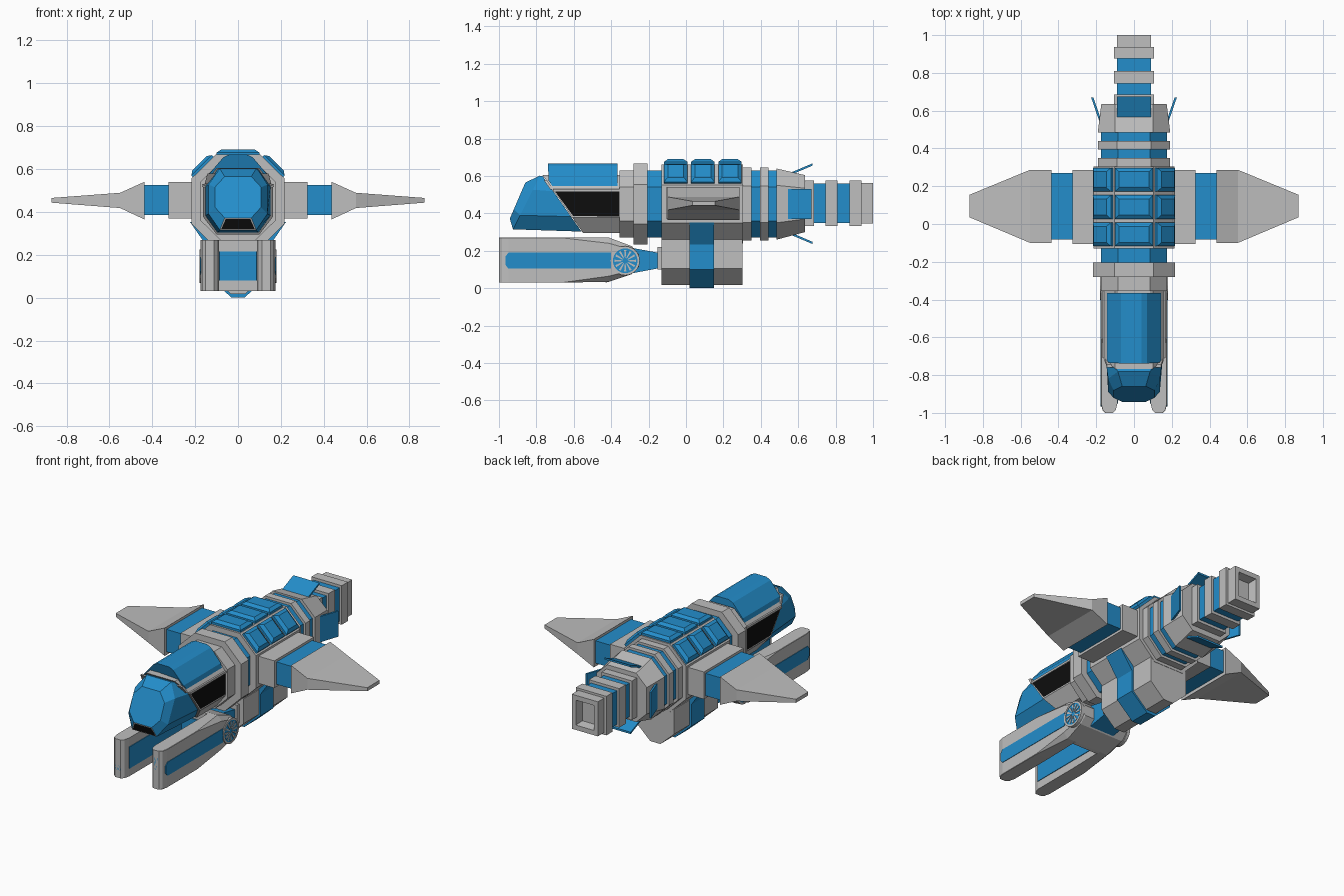
import bpy, bmesh, math
from mathutils import Matrix, Vector

if "Cube" in bpy.data.objects:
    bpy.data.objects.remove(bpy.data.objects["Cube"])


def material(name, rgb):
    m = bpy.data.materials.new(name)
    m.diffuse_color = (*rgb, 1)
    m.use_nodes = True
    m.node_tree.nodes["Principled BSDF"].inputs["Base Color"].default_value = m.diffuse_color
    return m


GREY = material("light grey", (0.52, 0.52, 0.52))
BLUE = material("bright blue", (0.017, 0.27, 0.6))
BLACK = material("window black", (0.004, 0.004, 0.004))


def finish(name, bm, *mats):
    bmesh.ops.recalc_face_normals(bm, faces=bm.faces)
    me = bpy.data.meshes.new(name)
    bm.to_mesh(me)
    bm.free()
    for m in mats:
        me.materials.append(m)
    ob = bpy.data.objects.new(name, me)
    bpy.context.collection.objects.link(ob)
    return ob


def loft_bm(sections):
    """Skin a list of equal-length point loops and cap both ends."""
    bm = bmesh.new()
    rings = [[bm.verts.new(p) for p in s] for s in sections]
    n = len(rings[0])
    for a, b in zip(rings, rings[1:]):
        for i in range(n):
            bm.faces.new((a[i], a[(i + 1) % n], b[(i + 1) % n], b[i]))
    bm.faces.new(rings[0])
    bm.faces.new(rings[-1])
    bmesh.ops.recalc_face_normals(bm, faces=bm.faces)
    return bm


def loft(name, sections, mat):
    return finish(name, loft_bm(sections), mat)


def box(name, x, y, z, mat):
    return loft(name, [[(x[0], v, z[0]), (x[1], v, z[0]), (x[1], v, z[1]), (x[0], v, z[1])] for v in y], mat)


def octagon(hx, z0, z1, cx, cz, y):
    """Chamfered rectangle; y is a number or a function of z."""
    f = y if callable(y) else (lambda z: y)
    pts = [(cx, z0), (hx, z0 + cz), (hx, z1 - cz), (cx, z1)]
    pts += [(-x, z) for x, z in reversed(pts)]
    return [(x, f(z), z) for x, z in pts]


def square(h, y, hz=None):
    hz = hz or h
    return [(sx * h, y, 0.455 + sz * hz) for sx, sz in ((-1, -1), (1, -1), (1, 1), (-1, 1))]


# Octagonal hull rings: name, y0, y1, half width, half height, material
for name, y0, y1, hx, hz, mat in [
        ("front_collar", -0.355, -0.28, 0.175, 0.18, GREY),
        ("front_ring", -0.28, -0.205, 0.217, 0.217, GREY),
        ("front_blue_ring", -0.205, -0.13, 0.175, 0.18, BLUE),
        ("main_hull", -0.13, 0.305, 0.215, 0.212, GREY),
        ("rear_ring_1", 0.305, 0.35, 0.19, 0.195, GREY),
        ("rear_blue_ring_1", 0.35, 0.395, 0.175, 0.18, BLUE),
        ("rear_ring_2", 0.395, 0.44, 0.19, 0.195, GREY),
        ("rear_blue_ring_2", 0.44, 0.485, 0.175, 0.18, BLUE)]:
    k = hx / 0.215
    loft(name, [octagon(hx, 0.45 - hz, 0.45 + hz, 0.103 * k, 0.11 * k, y) for y in (y0, y1)], mat)
loft("rear_taper", [octagon(0.192, 0.26, 0.64, 0.1, 0.09, 0.485),
                    octagon(0.173, 0.30, 0.605, 0.1, 0.07, 0.635)], GREY)

# Square tail segments
for i, (y0, y1, h, hz, mat) in enumerate([
        (0.63, 0.685, 0.105, 0.122, GREY), (0.685, 0.745, 0.09, 0.105, BLUE),
        (0.745, 0.81, 0.105, 0.122, GREY), (0.81, 0.875, 0.09, 0.105, BLUE),
        (0.875, 0.937, 0.105, 0.122, GREY)]):
    loft(f"tail_segment_{i}", [square(h, y0, hz), square(h, y1, hz)], mat)
loft("tail_nozzle", [square(0.09, 0.937, 0.108), square(0.09, 1.0, 0.108),
                     square(0.062, 1.0, 0.078), square(0.055, 0.945, 0.07)], GREY)

# Four flared flaps round the tail
for s, side in ((1, "right"), (-1, "left")):
    loft(f"{side}_flap", [[(s * (x + d), y, z) for d, z in ((0, 0.37), (0.012, 0.37), (0.012, 0.53), (0, 0.53))]
                          for x, y in ((0.172, 0.545), (0.215, 0.67))], BLUE)
for s, side in ((1, "top"), (-1, "bottom")):
    loft(f"{side}_flap", [[(x, y, 0.452 + s * (h + d)) for d, x in ((0, -0.09), (0.012, -0.09), (0.012, 0.09), (0, 0.09))]
                          for h, y in ((0.148, 0.545), (0.203, 0.675))], BLUE)


# Raised roof panels, three rows of three
def panel(name, centre, tilt, w, l, h):
    rot = Matrix.Translation(centre) @ Matrix.Rotation(tilt, 4, 'Y')
    secs = []
    for k, z in ((0, -0.01), (0, h * 0.5), (0.02, h)):
        secs.append([rot @ Vector((sx * (w / 2 - k), sy * (l / 2 - k), z))
                     for sx, sy in ((-1, -1), (1, -1), (1, 1), (-1, 1))])
    loft(name, secs, BLUE)


for i, y in enumerate((-0.055, 0.09, 0.235)):
    panel(f"roof_panel_{i}", (0, y, 0.662), 0, 0.2, 0.125, 0.028)
    for s in (1, -1):
        panel(f"shoulder_panel_{i}_{s}", (s * 0.16, y, 0.607), s * math.radians(45), 0.135, 0.125, 0.028)

# Wings with pylons
for s, side in ((1, "right"), (-1, "left")):
    def wing_sec(x, y0, y1, z0, z1):
        return [(s * x, y0, z0), (s * x, y1, z0), (s * x, y1, z1), (s * x, y0, z1)]
    loft(f"{side}_wing_root", [wing_sec(x, -0.105, 0.287, 0.37, 0.54) for x in (0.2, 0.325)], GREY)
    loft(f"{side}_wing_joint", [wing_sec(x, -0.083, 0.27, 0.385, 0.525) for x in (0.325, 0.438)], BLUE)
    loft(f"{side}_wing", [wing_sec(0.437, -0.1, 0.287, 0.365, 0.54),
                          wing_sec(0.55, -0.1, 0.287, 0.418, 0.489),
                          wing_sec(0.87, 0.035, 0.155, 0.443, 0.465)], GREY)


# Cockpit: cabin with inset side windows, nose with inset front window, roof hood
def slant(z):
    return -0.55 - 0.7 * (z - 0.295)


bm = loft_bm([octagon(0.163, 0.295, 0.605, 0.1, 0.082, slant),
              octagon(0.163, 0.295, 0.605, 0.1, 0.082, -0.35)])
sides = [f for f in bm.faces if abs(f.normal.x) > 0.95]
bmesh.ops.inset_individual(bm, faces=sides, thickness=0.01)
for f in sides:
    f.material_index = 1
finish("cabin", bm, GREY, BLACK)

bm = loft_bm([octagon(0.108, 0.372, 0.565, 0.062, 0.05, lambda z: -0.942 + 0.43 * (z - 0.372)),
              octagon(0.137, 0.315, 0.602, 0.085, 0.075, lambda z: -0.925 + 0.5 * (z - 0.315)),
              octagon(0.152, 0.303, 0.598, 0.095, 0.08, lambda z: slant(z) - 0.003)])
front = min(bm.faces, key=lambda f: f.calc_center_median().y)
rim = bmesh.ops.inset_individual(bm, faces=[front], thickness=0.008)["faces"]
for f in bm.faces:
    f.material_index = 0
for f in rim:
    f.material_index = 2
front.material_index = 1
finish("nose", bm, BLUE, BLACK, GREY)

half = [(0.15, 0.525), (0.137, 0.575), (0.068, 0.655), (0.04, 0.668)]
hood = half + [(-x, z) for x, z in reversed(half)]
loft("cockpit_hood", [[(x, max(-0.75, slant(z)) + 0.012, z) for x, z in hood],
                      [(x, -0.365, z) for x, z in hood]], BLUE)
for s in (1, -1):
    box(f"hood_sill_{s}", (s * 0.14, s * 0.168), (-0.71, -0.355), (0.517, 0.53), GREY)
rimline = [(x * 1.04, z + 0.004) for x, z in hood if z < 0.64]
loft("hood_front_trim", [[(x, slant(z) + d, z) for x, z in rimline] for d in (-0.012, 0.005)], GREY)

# Belly keel and the blue strap that wraps it
keel = [(0.13, 0.26), (0.13, 0.105), (0.035, 0.018)]
strap = [(0.223, 0.352), (0.142, 0.235), (0.142, 0.1), (0.03, 0.0)]
for name, half, ys, mat in (("belly", keel, (-0.13, 0.303), GREY), ("belly_strap", strap, (0.02, 0.15), BLUE)):
    prof = half + [(-x, z) for x, z in reversed(half)]
    loft(name, [[(x, y, z) for x, z in prof] for y in ys], mat)
box("belly_front", (-0.1, 0.1), (-0.152, -0.12), (0.1, 0.22), GREY)
loft("neck", [[(sx * 0.085, y, 0.148 + sz * h) for sx, sz in ((-1, -1), (1, -1), (1, 1), (-1, 1))]
              for y, h in ((-0.3, 0.07), (-0.15, 0.042))], BLUE)

# Forked lower arms joined by a hub
for s, side in ((1, "right"), (-1, "left")):
    secs = []
    for y, x0, x1, z0, z1, c in [
            (-1.0, 0.112, 0.152, 0.03, 0.27, 0.002), (-0.985, 0.097, 0.167, 0.03, 0.27, 0.002),
            (-0.95, 0.088, 0.175, 0.03, 0.27, 0.002), (-0.65, 0.088, 0.175, 0.03, 0.27, 0.002),
            (-0.41, 0.088, 0.175, 0.035, 0.27, 0.03), (-0.29, 0.088, 0.172, 0.075, 0.225, 0.02),
            (-0.25, 0.088, 0.16, 0.115, 0.18, 0.01)]:
        secs.append([(s * x, y, z) for x, z in ((x0, z0), (x1 - c, z0), (x1, z0 + c),
                                                (x1, z1 - c), (x1 - c, z1), (x0, z1))])
    loft(f"{side}_arm", secs, GREY)
    # blue stripes on the outside, inside and tip
    out = [(-0.965, 0.125), (-0.95, 0.105), (-0.4, 0.105), (-0.4, 0.19), (-0.95, 0.19), (-0.965, 0.17)]
    loft(f"{side}_arm_outer_stripe", [[(s * x, y, z) for y, z in out] for x in (0.172, 0.178)], BLUE)
    box(f"{side}_arm_inner_stripe", (s * 0.084, s * 0.09), (-0.95, -0.42), (0.08, 0.215), BLUE)
    box(f"{side}_arm_tip_stripe", (s * 0.114, s * 0.15), (-1.0, -0.99), (0.078, 0.225), BLUE)
    # spoked disc at the pivot
    cy, cz = -0.325, 0.147

    def ring(r, x, n=24):
        return [(s * x, cy + r * math.cos(2 * math.pi * i / n), cz + r * math.sin(2 * math.pi * i / n)) for i in range(n)]
    loft(f"{side}_pivot_rim", [ring(0.078, 0.16), ring(0.078, 0.18), ring(0.066, 0.18), ring(0.066, 0.175)], GREY)
    loft(f"{side}_pivot_disc", [ring(0.066, 0.168), ring(0.066, 0.177)], BLUE)
    for i in range(12):
        a = 2 * math.pi * i / 12
        u, v = Vector((0, math.cos(a), math.sin(a))), Vector((0, -math.sin(a), math.cos(a)))
        c = Vector((0, cy, cz))
        loft(f"{side}_pivot_spoke_{i}", [[c + u * r + v * w + Vector((s * x, 0, 0))
             for r, w in ((0.015, -0.002), (0.058, -0.006), (0.058, 0.006), (0.015, 0.002))]
             for x in (0.174, 0.18)], GREY)
loft("arm_hub", [[(sx * 0.09, y, z) for sx, z in ((-1, z0), (1, z0), (1, z1), (-1, z1))]
                 for y, z0, z1 in ((-0.43, 0.03, 0.27), (-0.41, 0.035, 0.27),
                                   (-0.29, 0.075, 0.225), (-0.25, 0.115, 0.18))], GREY)
box("hub_stripe", (-0.088, 0.088), (-0.436, -0.425), (0.08, 0.215), BLUE)
